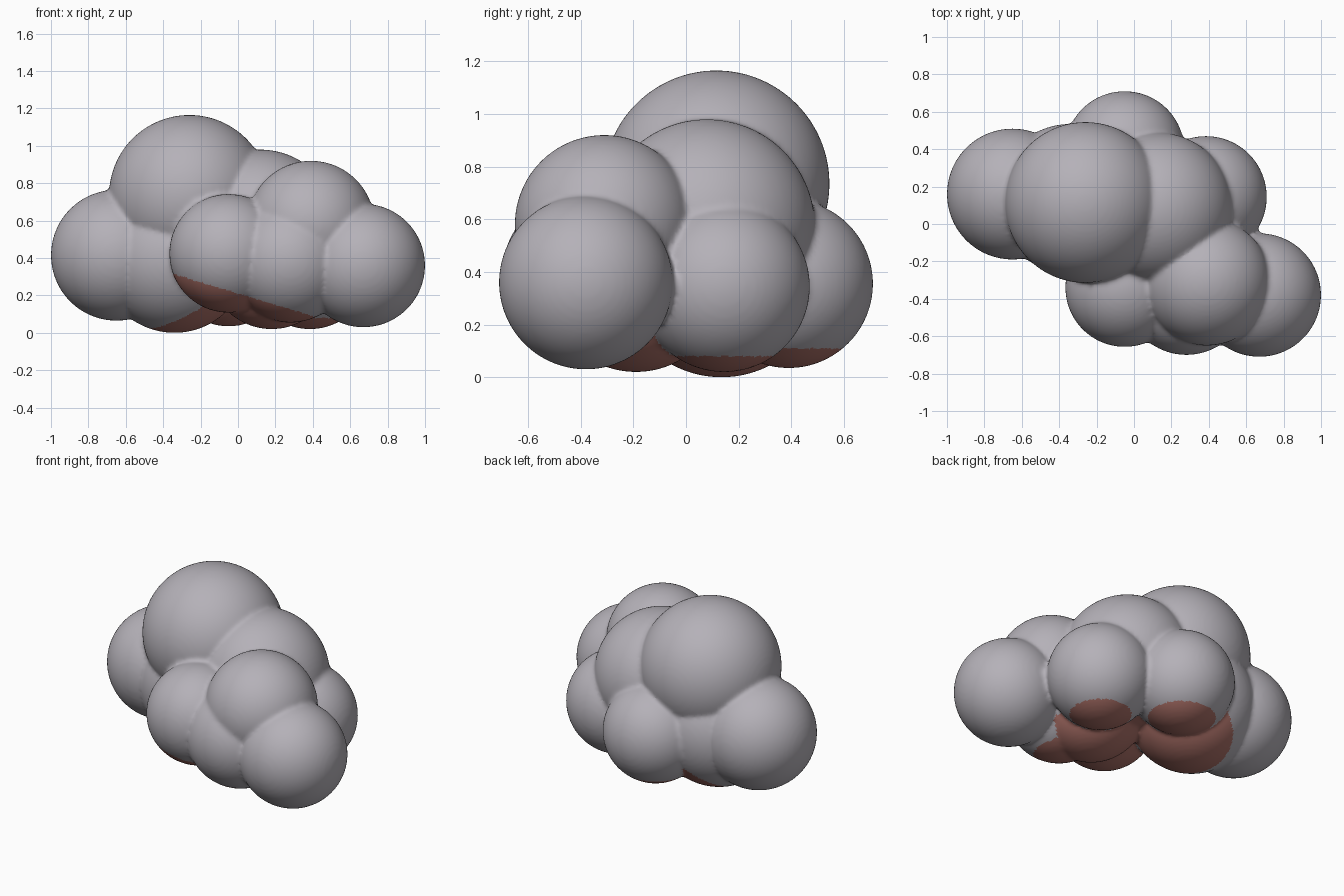
import bpy, bmesh
from mathutils import Matrix, Vector

if "Cube" in bpy.data.objects:
    bpy.data.objects.remove(bpy.data.objects["Cube"])

def material(name, rgb):
    m = bpy.data.materials.new(name)
    m.diffuse_color = (*rgb, 1)
    m.use_nodes = True
    m.node_tree.nodes["Principled BSDF"].inputs["Base Color"].default_value = m.diffuse_color
    return m

grey = material("cloud_grey", (0.46, 0.44, 0.48))
rose = material("underside_rose", (0.40, 0.16, 0.135))

# Puffs: centre, radius, and the rose underside limit z < a + b*x + c*y
PUFFS = [
    ((-0.65, 0.16, 0.415), 0.35, (0.02, 0, 0)),          # left
    ((-0.26, 0.115, 0.735), 0.43, (0, 0, 0)),            # tall crown
    ((0.12, 0.08, 0.57), 0.41, (0.2, 0, 0)),             # middle
    ((0.39, -0.31, 0.58), 0.34, (0.2, 0, 0)),            # front right top
    ((-0.05, -0.34, 0.425), 0.317, (0.21, -0.3, 0)),     # front left
    ((0.67, -0.38, 0.36), 0.33, (0.07, 0, 0.12)),        # far right
    ((0.385, 0.145, 0.345), 0.325, (0.08, 0, 0)),        # back right
    ((-0.05, 0.39, 0.355), 0.32, (0.11, 0, 0)),          # back
    ((0.28, -0.37, 0.385), 0.33, (0.21, -0.3, 0)),       # front middle
    ((-0.34, 0.135, 0.40), 0.40, (0.285, 0.6, 0.25)),    # left base
    ((0.18, -0.19, 0.36), 0.34, (0.18, 0, 0)),           # middle base
]

# Overlapping puffs
bm = bmesh.new()
for centre, radius, _ in PUFFS:
    bmesh.ops.create_icosphere(bm, subdivisions=5, radius=radius,
                               matrix=Matrix.Translation(centre))
mesh = bpy.data.meshes.new("cloud_puffs")
bm.to_mesh(mesh)
bm.free()
cloud = bpy.data.objects.new("cloud", mesh)
bpy.context.collection.objects.link(cloud)

# Fuse them into one skin with slightly softened creases
remesh = cloud.modifiers.new("fuse", 'REMESH')
remesh.mode = 'VOXEL'
remesh.voxel_size = 0.014
soften = cloud.modifiers.new("soften", 'SMOOTH')
soften.factor = 0.5
soften.iterations = 4
deps = bpy.context.evaluated_depsgraph_get()
skin = bpy.data.meshes.new_from_object(cloud.evaluated_get(deps))
cloud.modifiers.clear()
cloud.data = skin
skin.name = "cloud"
bpy.data.meshes.remove(mesh)

# Rose underside by height on the puff each face belongs to
skin.materials.clear()
skin.materials.append(grey)
skin.materials.append(rose)
for face in skin.polygons:
    p = face.center
    a, b, c = min(PUFFS, key=lambda q: (p - Vector(q[0])).length - q[1])[2]
    face.material_index = int(p.z < a + b * p.x + c * p.y)
    face.use_smooth = True
